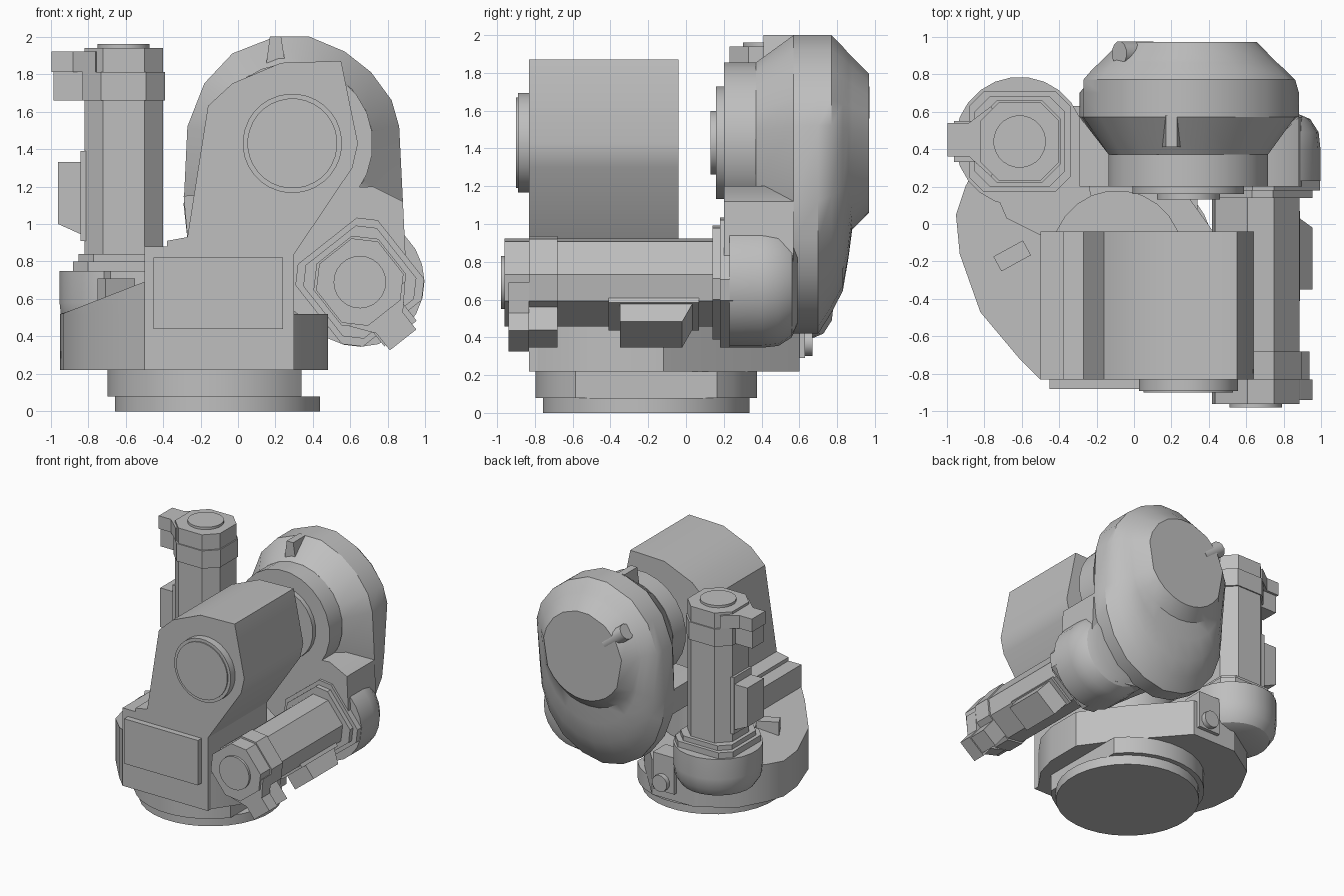
import bpy
import bmesh
import math
from mathutils import Matrix, Vector

if "Cube" in bpy.data.objects:
    bpy.data.objects.remove(bpy.data.objects["Cube"])

GREY = (0.52, 0.52, 0.52, 1)
mat = bpy.data.materials.new("cast_grey")
mat.use_nodes = True
mat.diffuse_color = GREY
mat.node_tree.nodes["Principled BSDF"].inputs["Base Color"].default_value = GREY


def loft(name, rings, matrix=None):
    """Skin a stack of equal-length point rings and cap both ends."""
    bm = bmesh.new()
    loops = [[bm.verts.new(p) for p in ring] for ring in rings]
    n = len(loops[0])
    for a, b in zip(loops, loops[1:]):
        for i in range(n):
            j = (i + 1) % n
            bm.faces.new((a[i], a[j], b[j], b[i]))
    bm.faces.new(loops[0][::-1])
    bm.faces.new(loops[-1])
    if matrix:
        bm.transform(matrix)
    bmesh.ops.recalc_face_normals(bm, faces=bm.faces)
    mesh = bpy.data.meshes.new(name)
    bm.to_mesh(mesh)
    bm.free()
    mesh.materials.append(mat)
    obj = bpy.data.objects.new(name, mesh)
    bpy.context.collection.objects.link(obj)
    bpy.ops.object.select_all(action="DESELECT")
    obj.select_set(True)
    bpy.context.view_layer.objects.active = obj
    bpy.ops.object.shade_smooth_by_angle(angle=math.radians(32))
    return obj


def up(pts, z):
    return [(x, y, z) for x, y in pts]


def back(pts, y):
    return [(x, y, z) for x, z in pts]


def circle(cx, cy, r, n=24):
    steps = [math.tau * (i + 0.5) / n for i in range(n)]
    return [(cx + r * math.cos(t), cy + r * math.sin(t)) for t in steps]


def rect(x0, x1, y0, y1):
    return [(x0, y0), (x1, y0), (x1, y1), (x0, y1)]


def chamfered(h, c):
    return [(h, c - h), (h, h - c), (h - c, h), (c - h, h),
            (-h, h - c), (-h, c - h), (c - h, -h), (h - c, -h)]


def upright(name, pts, z0, z1, matrix=None):
    return loft(name, [up(pts, z0), up(pts, z1)], matrix)


def along_y(name, pts, y0, y1):
    return loft(name, [back(pts, y0), back(pts, y1)])


# Foot and swivel ring
upright("foot_disc", circle(-0.11, -0.21, 0.55, 32), 0, 0.08)
ring = [(min(x, 0.34), y) for x, y in circle(-0.11, -0.21, 0.59, 32)]
upright("swivel_ring", ring, 0.08, 0.22)

# Turntable with its left shoulder rising toward the middle
table = [(-0.5, -0.83), (0.27, -0.83), (0.43, -0.6), (0.48, -0.42), (0.48, -0.12),
         (0.25, 0.2), (-0.1, 0.6), (-0.5, 0.6), (-0.78, 0.42), (-0.9, 0.2),
         (-0.95, 0.05), (-0.93, -0.16), (-0.82, -0.47), (-0.61, -0.72)]
upright("turntable", table, 0.22, 0.52)
shoulder = [p for p in table if p[0] < -0.4]
loft("turntable_shoulder", [up(shoulder, 0.5),
                            [(x, y, 0.52 + 0.39 * max(0, x + 0.94)) for x, y in shoulder]])

# Central body
upright("body_block", rect(-0.5, 0.3, -0.83, -0.04), 0.22, 0.86)
upright("body_round", circle(-0.09, -0.17, 0.35), 0.5, 0.87)
upright("body_rear", [(-0.74, 0.17), (-0.68, 0.03), (-0.5, -0.06), (-0.2, -0.06),
                      (-0.28, 0.5), (-0.5, 0.6)], 0.5, 0.75)
along_y("front_panel", rect(-0.45, 0.24, 0.44, 0.82), -0.88, -0.83)
tab = upright("shoulder_tab", rect(-0.09, 0.09, -0.045, 0.045), 0.5, 0.71)
tab.matrix_world = Matrix.Translation((-0.65, -0.17, 0)) @ Matrix.Rotation(0.5, 4, "Z")
along_y("rear_box", rect(-0.33, -0.13, 0.29, 0.6), 0.46, 0.63)
along_y("rear_plug", circle(-0.22, 0.37, 0.07, 12), 0.63, 0.67)

# Upright housing and its front bearing cover
housing = [(-0.5, 0.84), (0.3, 0.84), (0.61, 1.3), (0.64, 1.43), (0.55, 1.87),
           (0.23, 1.86), (-0.03, 1.75), (-0.16, 1.63), (-0.27, 0.93),
           (-0.38, 0.91), (-0.38, 0.88), (-0.5, 0.88)]
along_y("housing", housing, -0.83, -0.04)
HUB = Vector((0.29, 1.43))
along_y("bearing_cover", circle(*HUB, 0.265, 32), -0.89, -0.83)
along_y("bearing_cover_face", circle(*HUB, 0.24, 32), -0.9, -0.88)

# Swinging arm: hub discs, neck, flared drum and domed back
along_y("hub_disc_small", circle(*HUB, 0.17), 0.13, 0.17)
along_y("hub_disc_large", circle(*HUB, 0.3), 0.16, 0.21)
outline = [(0.88, 1.12), (0.86, 1.52), (0.82, 1.66), (0.71, 1.81), (0.57, 1.92),
           (0.38, 2.0), (0.2, 2.0), (-0.03, 1.91), (-0.18, 1.75), (-0.27, 1.52),
           (-0.29, 1.1), (-0.27, 0.92), (-0.2, 0.73), (-0.07, 0.56), (0.1, 0.46),
           (0.29, 0.42), (0.48, 0.46), (0.66, 0.56), (0.79, 0.73), (0.86, 0.92)]


def shrunk(cone, tail):
    """Limit the outline to a cone radius about the hub, plus a longer lower tail."""
    result = []
    for p in map(Vector, outline):
        d = p - HUB
        w = max(0, min(1, (d.length - 0.64) / 0.37))
        result.append(HUB + d.normalized() * min(d.length, cone + w * tail))
    return result


along_y("arm_neck", circle(*HUB, 0.43), 0.2, 0.37)
stages = [(0.37, 0.43, 0), (0.57, 1.1, 0), (0.7, 1.1, 0), (0.77, 0.58, 0.32),
          (0.83, 0.515, 0.27), (0.86, 0.48, 0.13), (0.88, 0.46, 0), (0.97, 0.37, 0)]
loft("arm_drum", [back(shrunk(cone, tail), y) for y, cone, tail in stages])
along_y("arm_lower_block", [(-0.29, 1.15), (-0.27, 0.93), (0.1, 0.68), (0.4, 0.46),
                            (0.66, 0.42), (0.9, 0.7), (0.88, 1.12), (0.72, 1.2)],
        0.2, 0.57)
loft("drum_rib", [back([(0.15, 1.85), (0.25, 1.87), (0.23, 2.0), (0.17, 2.0)], y)
                  for y in (0.41, 0.58)])
knob = upright("drum_knob", circle(0, 0, 0.065, 12), -0.12, 0.1)
knob.matrix_world = (Matrix.Translation((-0.0, 0.91, 1.65))
                     @ Matrix.Rotation(math.radians(-52), 4, "Y"))


# Motor with gear pot: built along local z, connector toward local -x
def motor(label, matrix, flange):
    pot = [(0.22, -0.36), (0.29, -0.33), (0.335, -0.26), (0.345, -0.17), (0.345, 0)]
    loft(label + "_gear_pot", [up(circle(0, 0, r), z) for r, z in pot], matrix)
    upright(label + "_flange", chamfered(flange, 0.08), -0.02, 0.05, matrix)
    upright(label + "_collar", chamfered(flange - 0.03, 0.08), 0.05, 0.09, matrix)
    upright(label + "_body", chamfered(0.21, 0.1), 0.05, 0.95, matrix)
    upright(label + "_cap", chamfered(0.22, 0.1), 0.91, 1.06, matrix)
    upright(label + "_end_cap", chamfered(0.21, 0.1), 1.06, 1.19, matrix)
    upright(label + "_end_disc", circle(0, 0, 0.14), 1.18, 1.21, matrix)
    upright(label + "_cable_arm", [(-0.385, -0.08), (-0.27, -0.08), (-0.15, -0.19),
            (-0.1, 0), (-0.15, 0.19), (-0.27, 0.1), (-0.385, 0.1)],
            1.06, 1.17, matrix)
    upright(label + "_cable_box", rect(-0.375, -0.15, -0.07, 0.08), 0.91, 1.07, matrix)
    side = [(-0.35, 0.25), (-0.15, 0.16), (-0.15, 0.58), (-0.35, 0.58)]
    loft(label + "_connector", [[(x, y, z) for x, z in side] for y in (-0.11, 0.11)],
         matrix)
    upright(label + "_connector_seat", rect(-0.23, -0.15, -0.12, 0.12),
            0.16, 0.64, matrix)


motor("upright_motor", Matrix.Translation((-0.61, 0.44, 0.75)), 0.27)
lying = Matrix(((-0.62, -0.785, 0, 0.65), (0, 0, -1, 0.23),
                (0.785, -0.62, 0, 0.69), (0, 0, 0, 1)))
motor("lying_motor", lying, 0.28)
